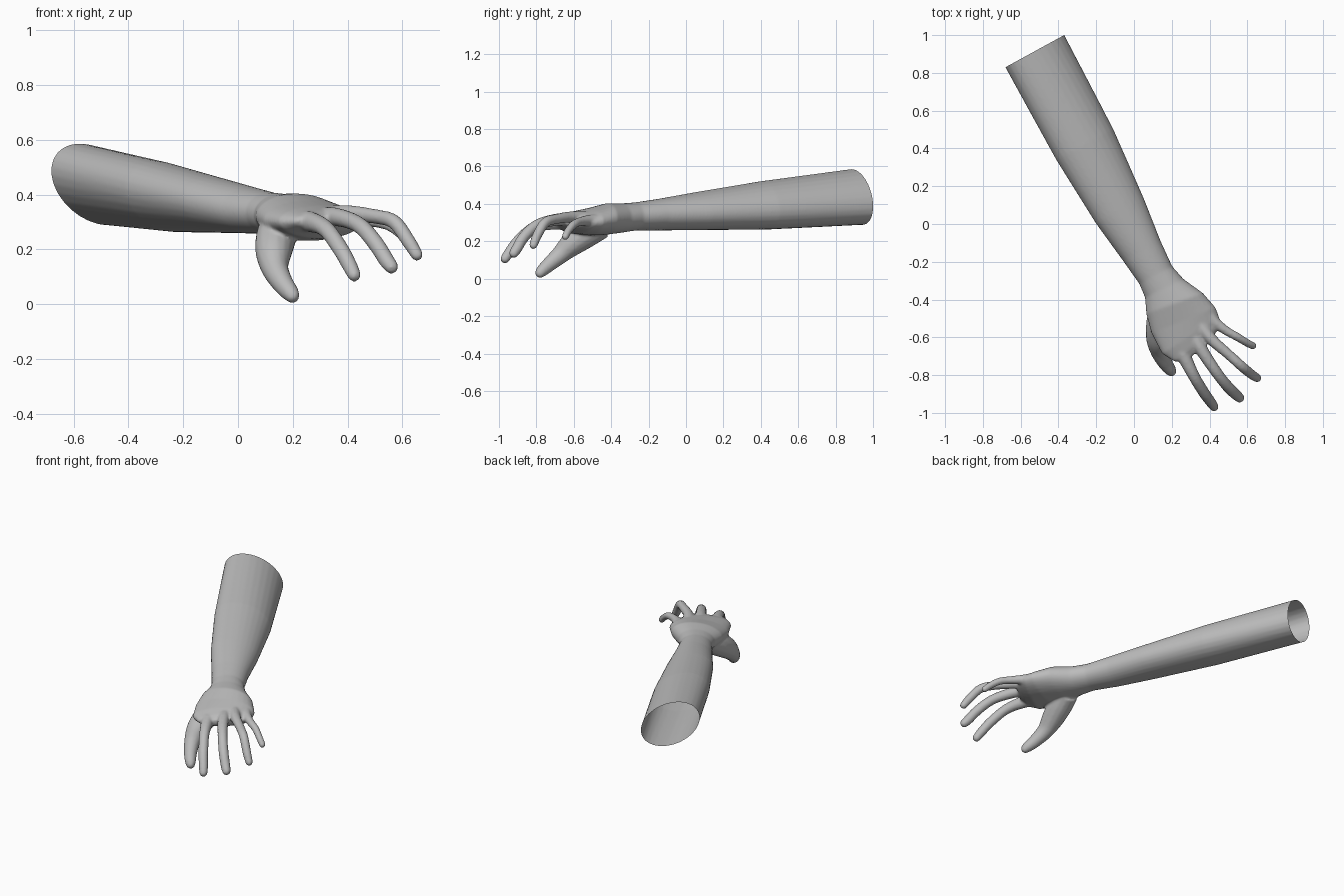
import bpy, bmesh, math
from mathutils import Vector

if "Cube" in bpy.data.objects:
    bpy.data.objects.remove(bpy.data.objects["Cube"])

skin = bpy.data.materials.new("skin grey")
skin.diffuse_color = (0.5, 0.5, 0.5, 1)
skin.use_nodes = True
skin.node_tree.nodes["Principled BSDF"].inputs["Base Color"].default_value = skin.diffuse_color

bm = bmesh.new()


def loft(rings):
    """Closed solid through a list of rings of points."""
    loops = [[bm.verts.new(p) for p in ring] for ring in rings]
    n = len(loops[0])
    for a, b in zip(loops, loops[1:]):
        for i in range(n):
            j = (i + 1) % n
            bm.faces.new((a[i], a[j], b[j], b[i]))
    bm.faces.new(loops[0][::-1])
    bm.faces.new(loops[-1])


def section(x, y, z, angle, half_w, half_h, shear=0, n=28):
    """Upright oval ring; angle is the heading of its side axis."""
    a = math.radians(angle)
    side = Vector((math.cos(a), math.sin(a), 0))
    ring = []
    for i in range(n):
        t = 2 * math.pi * i / n
        p = Vector((x, y, z)) + side * (half_w * math.cos(t) + shear * math.sin(t))
        p.z += half_h * math.sin(t)
        ring.append(p)
    return ring


def catmull(points, steps=5):
    """Smooth curve through x, y, z, radius points."""
    p = [Vector(q) for q in points]
    p = [2 * p[0] - p[1]] + p + [2 * p[-1] - p[-2]]
    out = []
    for a, b, c, d in zip(p, p[1:], p[2:], p[3:]):
        for s in range(steps):
            t = s / steps
            out.append(0.5 * (2 * b + (c - a) * t + (2 * a - 5 * b + 4 * c - d) * t * t
                              + (3 * b - a - 3 * c + d) * t ** 3))
    return out + [p[-2]]


def digit(points, n=14):
    """Tapered tube with a rounded tip."""
    path = catmull(points)
    rings = []
    for i, q in enumerate(path):
        d = (path[min(i + 1, len(path) - 1)] - path[max(i - 1, 0)]).to_3d().normalized()
        u = d.cross(Vector((0, 0, 1))).normalized()
        v = u.cross(d)
        rings.append([q.to_3d() + (u * math.cos(2 * math.pi * k / n)
                                   + v * math.sin(2 * math.pi * k / n)) * q.w for k in range(n)])
    loft(rings)
    tip = path[-1]
    ball = bmesh.ops.create_icosphere(bm, subdivisions=2, radius=tip.w)
    bmesh.ops.translate(bm, verts=ball["verts"], vec=tip.to_3d())


# forearm, wrist and palm
loft([section(*s) for s in (
    (-0.554, 0.968, 0.439, 28.7, 0.168, 0.152, -0.06),
    (-0.525, 0.915, 0.437, 28.7, 0.168, 0.149, -0.06),
    (-0.260, 0.420, 0.392, 28.5, 0.167, 0.129, -0.04),
    (-0.075, 0.070, 0.362, 28, 0.142, 0.102, -0.02),
    (0.040, -0.140, 0.343, 28, 0.113, 0.085),
    (0.115, -0.270, 0.333, 28, 0.099, 0.075),
    (0.160, -0.340, 0.325, 26, 0.113, 0.078),
    (0.215, -0.420, 0.320, 20, 0.160, 0.084),
    (0.262, -0.510, 0.305, 22, 0.183, 0.074),
    (0.300, -0.590, 0.300, 33, 0.180, 0.060),
    (0.330, -0.635, 0.303, 39, 0.150, 0.040),
    (0.350, -0.660, 0.306, 41, 0.100, 0.018))])

# index, middle, ring and little finger, then thumb: x, y, z, radius
for points in (
    [(0.23, -0.62, 0.300, 0.045), (0.265, -0.70, 0.300, 0.038), (0.32, -0.81, 0.275, 0.031),
     (0.372, -0.895, 0.205, 0.030), (0.408, -0.945, 0.140, 0.028), (0.424, -0.968, 0.106, 0.025)],
    [(0.30, -0.56, 0.315, 0.040), (0.36, -0.67, 0.318, 0.034), (0.44, -0.79, 0.290, 0.030),
     (0.50, -0.865, 0.225, 0.030), (0.542, -0.905, 0.160, 0.029), (0.560, -0.921, 0.136, 0.026)],
    [(0.34, -0.52, 0.325, 0.036), (0.41, -0.61, 0.330, 0.031), (0.50, -0.69, 0.320, 0.027),
     (0.57, -0.753, 0.300, 0.027), (0.622, -0.796, 0.230, 0.026), (0.653, -0.816, 0.180, 0.023)],
    [(0.37, -0.45, 0.315, 0.035), (0.43, -0.52, 0.312, 0.029), (0.49, -0.566, 0.305, 0.024),
     (0.55, -0.60, 0.290, 0.022), (0.60, -0.63, 0.255, 0.021), (0.630, -0.645, 0.225, 0.020)],
    [(0.15, -0.45, 0.285, 0.070), (0.138, -0.53, 0.240, 0.074), (0.130, -0.61, 0.185, 0.066),
     (0.135, -0.67, 0.130, 0.050), (0.162, -0.73, 0.078, 0.040), (0.190, -0.770, 0.042, 0.033),
     (0.198, -0.780, 0.031, 0.028)],
):
    digit(points)

bmesh.ops.recalc_face_normals(bm, faces=bm.faces)
mesh = bpy.data.meshes.new("forearm_and_hand")
bm.to_mesh(mesh)
bm.free()
arm = bpy.data.objects.new("forearm_and_hand", mesh)
bpy.context.collection.objects.link(arm)

# fuse the parts into one skin and soften the joins
fuse = arm.modifiers.new("fuse", "REMESH")
fuse.mode = "VOXEL"
fuse.voxel_size = 0.0075
soften = arm.modifiers.new("soften", "SMOOTH")
soften.factor = 0.5
soften.iterations = 6
fused = bpy.data.meshes.new_from_object(
    arm.evaluated_get(bpy.context.evaluated_depsgraph_get()))
arm.modifiers.clear()

# cut the elbow end open
bm = bmesh.new()
bm.from_mesh(fused)
bmesh.ops.bisect_plane(bm, geom=bm.verts[:] + bm.edges[:] + bm.faces[:],
                       plane_co=(-0.525, 0.915, 0.437), plane_no=(-0.48, 0.877, 0),
                       clear_outer=True)
for f in bm.faces:
    f.smooth = True
bm.to_mesh(fused)
bm.free()
arm.data = fused
fused.materials.clear()
fused.materials.append(skin)
